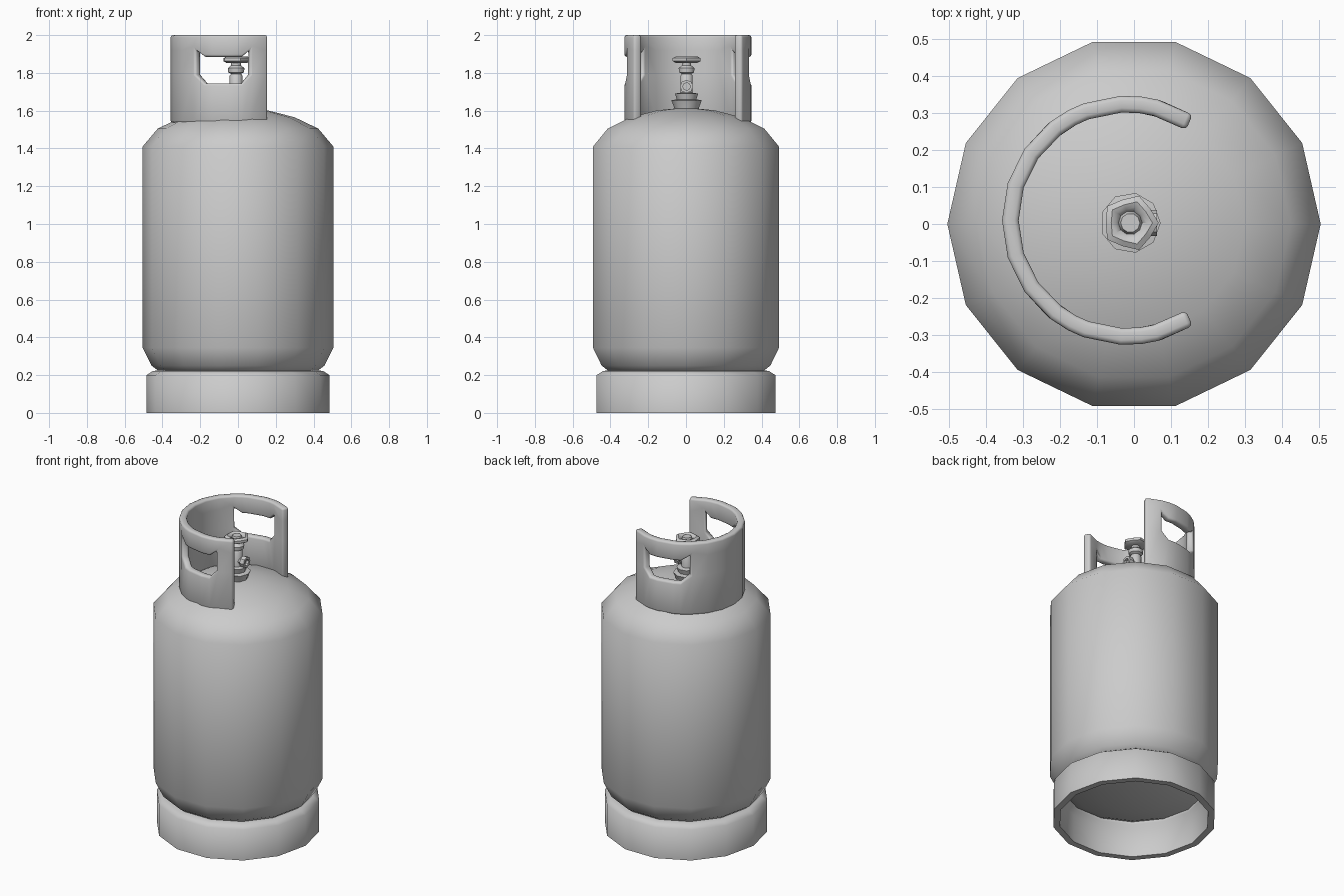
import bpy, bmesh
from math import cos, sin, radians, pi
from mathutils import Matrix

if "Cube" in bpy.data.objects:
    bpy.data.objects.remove(bpy.data.objects["Cube"])


def finish(name, bm, angle):
    bmesh.ops.remove_doubles(bm, verts=bm.verts, dist=0.0005)
    bmesh.ops.recalc_face_normals(bm, faces=bm.faces)
    me = bpy.data.meshes.new(name)
    bm.to_mesh(me)
    bm.free()
    ob = bpy.data.objects.new(name, me)
    bpy.context.collection.objects.link(ob)
    bpy.ops.object.select_all(action='DESELECT')
    ob.select_set(True)
    bpy.context.view_layer.objects.active = ob
    bpy.ops.object.shade_smooth_by_angle(angle=radians(angle))
    return ob


def lathe(name, profile, sides, centre=(0, 0), closed=False, wave=0.0, angle=40, matrix=None):
    """Revolve (radius, z) points; wave pulls in every second outer point."""
    bm = bmesh.new()
    rings = []
    for r, z in profile:
        ring = []
        for i in range(sides):
            a = 2 * pi * i / sides
            k = r * (1 - wave * (i % 2)) if r > 0.04 else r
            ring.append(bm.verts.new((k * cos(a), k * sin(a), z)))
        rings.append(ring)
    pairs = list(zip(rings, rings[1:]))
    if closed:
        pairs.append((rings[-1], rings[0]))
    for lo, hi in pairs:
        for i in range(sides):
            j = (i + 1) % sides
            bm.faces.new((lo[i], lo[j], hi[j], hi[i]))
    if matrix:
        bmesh.ops.transform(bm, matrix=matrix, verts=bm.verts)
    bmesh.ops.translate(bm, vec=(centre[0], centre[1], 0), verts=bm.verts)
    return finish(name, bm, angle)


# Tank with domed ends
lathe("tank", [(0, 0.14), (0.2, 0.155), (0.36, 0.195), (0.42, 0.222), (0.458, 0.25),
               (0.505, 0.345), (0.505, 1.41), (0.425, 1.505), (0.30, 1.565),
               (0.155, 1.602), (0, 1.617)], 14, angle=55)

# Foot ring with inward-turned top
lathe("foot_ring", [(0.42, 0.225), (0.45, 0.222), (0.485, 0.2), (0.485, 0.0),
                    (0.445, 0.0), (0.445, 0.18), (0.42, 0.205)], 14, closed=True, angle=60)

# Guard collar: open C with a hand hole on each side
half = [122, 104.6, 97, 87.2, 69.7, 62, 52.3, 34.9, 17.4]
offsets = [-a for a in half] + [0] + half[::-1]
HOLE_MIN, HOLE_MAX, R = 52.3, 104.6, 0.337
bm = bmesh.new()
cols = []
for off in offsets:
    a, d = radians(180 + off), abs(off)
    edge = d in (HOLE_MIN, HOLE_MAX)
    inside = HOLE_MIN < d < HOLE_MAX
    sill = 1.745 if inside else 1.79
    lip = 1.885 if inside else 1.92
    cols.append([bm.verts.new((-0.02 + R * cos(a), 0.01 + R * sin(a), z))
                 for z in (1.535, sill, lip, 2.0)])
for i in range(len(cols) - 1):
    mid = abs(offsets[i] + offsets[i + 1]) / 2
    for j in range(3):
        if j == 1 and HOLE_MIN < mid < HOLE_MAX:
            continue
        p, q = cols[i], cols[i + 1]
        bm.faces.new((p[j], q[j], q[j + 1], p[j + 1]))
thick = bm.copy()
bm.free()
collar = finish("guard_collar", thick, 50)
# finish() may flip an open sheet, so pick the side that thickens inward
face = collar.data.polygons[0]
outward = face.normal.x * (face.center.x + 0.02) + face.normal.y * (face.center.y - 0.01) > 0
solid = collar.modifiers.new("thickness", 'SOLIDIFY')
solid.thickness = 0.045
solid.offset = -1 if outward else 1
bev = collar.modifiers.new("rolled_rim", 'BEVEL')
bev.width = 0.012
bev.segments = 2
bev.limit_method = 'ANGLE'
bev.angle_limit = radians(60)

# Valve: boss, body and spindle stacked on the dome
VC = (-0.01, 0.003)
lathe("valve_boss", [(0, 1.59), (0.06, 1.59), (0.068, 1.62), (0.082, 1.655), (0.05, 1.66), (0, 1.66)],
      9, VC)
lathe("valve_flange", [(0, 1.645), (0.048, 1.645), (0.062, 1.69), (0.035, 1.695), (0, 1.695)], 9, VC)
lathe("valve_body", [(0, 1.68), (0.034, 1.68), (0.034, 1.785), (0.026, 1.795), (0.042, 1.803),
                     (0.044, 1.825), (0.026, 1.84), (0.026, 1.86), (0, 1.86)], 10, VC)

# Gas outlet pointing to +x
turn = Matrix.Translation((0, 0, 1.728)) @ Matrix.Rotation(pi / 2, 4, 'Y')
lathe("gas_outlet", [(0, 0), (0.024, 0), (0.024, 0.04), (0.035, 0.042), (0.035, 0.072),
                     (0.02, 0.072), (0.02, 0.055), (0, 0.055)], 8, VC, matrix=turn)

# Lobed hand wheel with a raised hub
lathe("hand_wheel", [(0, 1.853), (0.06, 1.853), (0.077, 1.862), (0.077, 1.878), (0.06, 1.887),
                     (0.045, 1.882), (0.032, 1.868), (0.026, 1.887), (0, 1.887)], 10, VC, wave=0.14)
